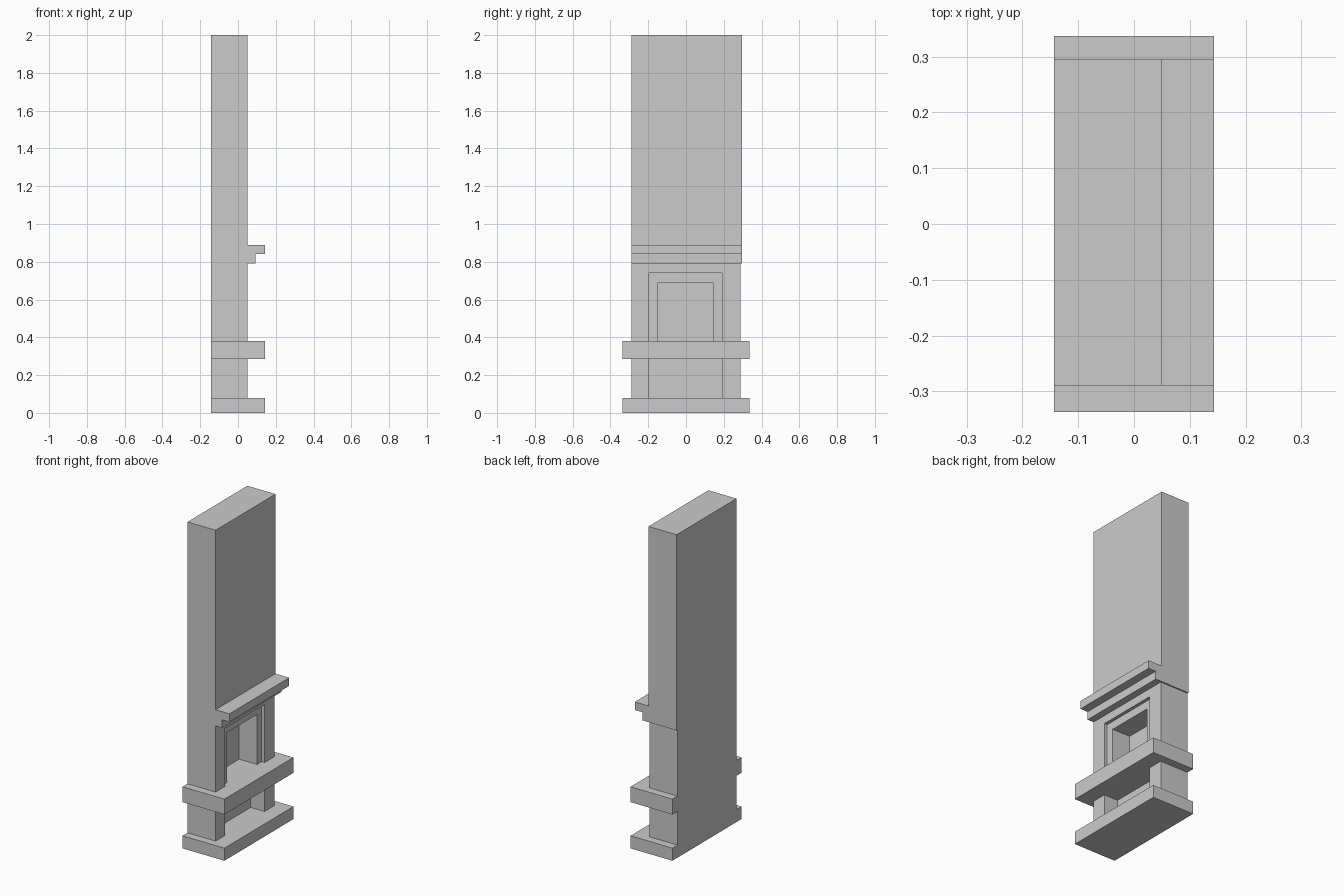
import bpy, bmesh

if "Cube" in bpy.data.objects:
    bpy.data.objects.remove(bpy.data.objects["Cube"])

BACK, FACE, LIP = -0.143, 0.049, 0.143      # wall back, wall face, shelf edge
Y0, Y1 = -0.289, 0.288                      # lower body sides
N0, N1 = -0.196, 0.190                      # niche sides


def make_mesh(name, verts, faces):
    mesh = bpy.data.meshes.new(name)
    mesh.from_pydata(verts, [], faces)
    bm = bmesh.new()
    bm.from_mesh(mesh)
    bmesh.ops.recalc_face_normals(bm, faces=bm.faces)
    bm.to_mesh(mesh)
    bm.free()
    obj = bpy.data.objects.new(name, mesh)
    bpy.context.collection.objects.link(obj)
    return obj


def prism(name, profile, axis, lo, hi):
    """Extrude a 2D profile along x (profile is y, z) or y (profile is x, z)."""
    place = (lambda p, t: (t, *p)) if axis == 'x' else (lambda p, t: (p[0], t, p[1]))
    n = len(profile)
    verts = [place(p, t) for t in (lo, hi) for p in profile]
    faces = [tuple(range(n)), tuple(range(n, 2 * n))]
    faces += [(i, (i + 1) % n, n + (i + 1) % n, n + i) for i in range(n)]
    return make_mesh(name, verts, faces)


def box(name, x0, x1, y0, y1, z0, z1):
    return prism(name, [(y0, z0), (y1, z0), (y1, z1), (y0, z1)], 'x', x0, x1)


def arch(name, x0, x1, outer, inner, z0, outer_top, inner_top):
    """Square-headed surround: two legs and a lintel."""
    (a, b), (c, d) = outer, inner
    return prism(name, [(a, z0), (c, z0), (c, inner_top), (d, inner_top),
                        (d, z0), (b, z0), (b, outer_top), (a, outer_top)], 'x', x0, x1)


# Base plinth and raised hearth slab
box("base_plinth", BACK, LIP, -0.337, 0.337, 0, 0.078)
box("hearth_slab", BACK, LIP, -0.337, 0.337, 0.286, 0.381)

# Log niche below the hearth: back block and two side piers
prism("log_niche", [(BACK, Y0), (BACK, Y1), (FACE, Y1), (FACE, N1), (-0.046, N1),
                    (-0.046, N0), (FACE, N0), (FACE, Y0)], 'x', 0, 1)
niche = bpy.data.objects["log_niche"]
for v in niche.data.vertices:               # turn the x-extruded plan upright
    t, x, y = v.co
    v.co = (x, y, 0.078 + t * (0.286 - 0.078))

# Firebox: back wall, recessed frame, outer surround
box("firebox_back", BACK, -0.093, Y0, Y1, 0.381, 0.79)
FX = 0.029
arch("firebox_frame", -0.093, FX, (Y0, Y1), (-0.148, 0.144), 0.381, 0.79, 0.69)
arch("firebox_surround", FX, FACE, (Y0, Y1), (N0, N1), 0.381, 0.79, 0.74)

# Chimney breast and stepped mantel as one profile
prism("chimney_and_mantel", [(BACK, 0.79), (0.092, 0.79), (0.092, 0.84), (LIP, 0.84),
                             (LIP, 0.89), (FACE, 0.89), (FACE, 2.0), (BACK, 2.0)],
      'y', -0.289, 0.296)
